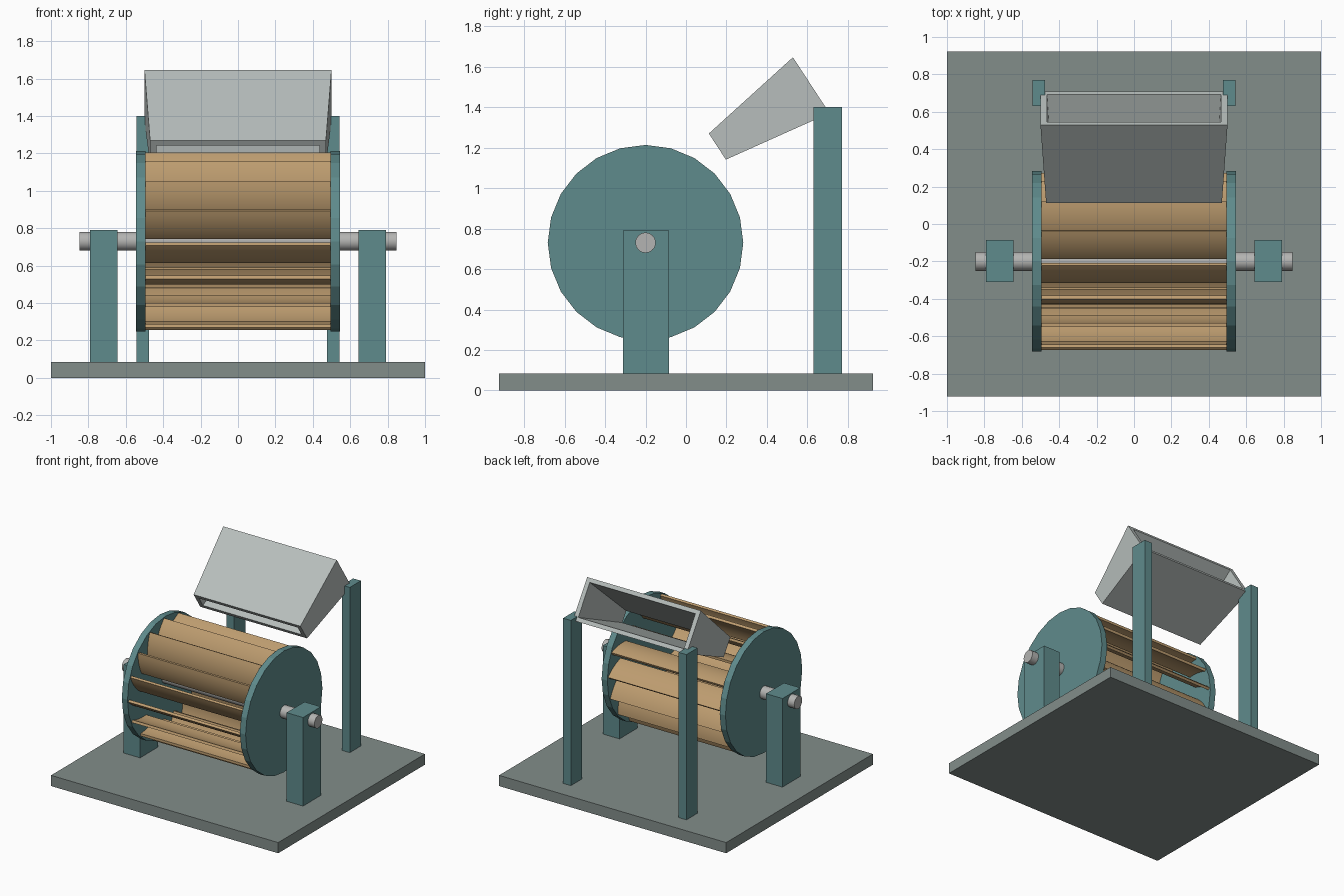
import bpy, bmesh, math
from mathutils import Vector

if "Cube" in bpy.data.objects:
    bpy.data.objects.remove(bpy.data.objects["Cube"])


def material(name, rgb):
    lin = [((c / 255 + 0.055) / 1.055) ** 2.4 for c in rgb]
    m = bpy.data.materials.new(name)
    m.diffuse_color = (*lin, 1)
    m.use_nodes = True
    m.node_tree.nodes["Principled BSDF"].inputs["Base Color"].default_value = m.diffuse_color
    return m


BASE = material("base grey", (130, 141, 138))
TEAL = material("teal paint", (95, 139, 140))
WOOD = material("tan blade", (190, 157, 112))
SHEET = material("nozzle sheet grey", (184, 191, 189))
STEEL = material("shaft steel", (180, 180, 178))


def finish(name, bm, mat, smooth=False):
    bmesh.ops.recalc_face_normals(bm, faces=bm.faces)
    me = bpy.data.meshes.new(name)
    bm.to_mesh(me)
    bm.free()
    me.materials.append(mat)
    ob = bpy.data.objects.new(name, me)
    bpy.context.collection.objects.link(ob)
    if smooth:
        bpy.ops.object.select_all(action='DESELECT')
        ob.select_set(True)
        bpy.context.view_layer.objects.active = ob
        bpy.ops.object.shade_smooth_by_angle(angle=math.radians(30))
    return ob


def box(name, x, y, z, mat):
    bm = bmesh.new()
    bmesh.ops.create_cube(bm, size=1)
    for v in bm.verts:
        v.co = [lo + (hi - lo) * (c + 0.5) for c, (lo, hi) in zip(v.co, (x, y, z))]
    return finish(name, bm, mat)


def extrude_x(bm, profile, x0, x1):
    """Prism along x from a closed list of (y, z) points."""
    a = [bm.verts.new((x0, y, z)) for y, z in profile]
    b = [bm.verts.new((x1, y, z)) for y, z in profile]
    n = len(profile)
    for i in range(n):
        j = (i + 1) % n
        bm.faces.new((a[i], a[j], b[j], b[i]))
    bm.faces.new(a)
    bm.faces.new(b)


CY, CZ = -0.2, 0.73      # wheel axis


def circle(r, n):
    return [(CY + r * math.cos(2 * math.pi * i / n), CZ + r * math.sin(2 * math.pi * i / n))
            for i in range(n)]


# Base plate
box("base_plate", (-1, 1), (-0.923, 0.923), (0, 0.085), BASE)

# Bearing posts, nozzle posts and wheel discs on both sides
for side, s in (("left", -1), ("right", 1)):
    def span(a, b):
        return sorted((s * a, s * b))
    box(side + "_bearing_post", span(0.645, 0.79), (-0.31, -0.085), (0.085, 0.79), TEAL)
    box(side + "_nozzle_post", span(0.475, 0.543), (0.63, 0.77), (0.085, 1.4), TEAL)
    bm = bmesh.new()
    extrude_x(bm, circle(0.483, 24), *span(0.495, 0.545))
    finish(side + "_wheel_disc", bm, TEAL)

# Shaft
bm = bmesh.new()
extrude_x(bm, circle(0.05, 32), -0.848, 0.848)
finish("shaft", bm, STEEL, True)

# Curved runner blades: arc from the rim inwards, bending towards radial
BLADES, SEGS, R_TIP, R_ROOT = 16, 8, 0.467, 0.33
SWEEP, HALF_TURN, THICK = math.radians(17), math.radians(15), 0.02
tip = Vector((0, R_TIP))
root = Vector((-R_ROOT * math.sin(SWEEP), R_ROOT * math.cos(SWEEP)))
chord = root - tip
lean = math.atan2(-chord.x, -chord.y)
radius = chord.length / (2 * math.sin(HALF_TURN))
mid_dir = Vector((-math.cos(lean), math.sin(lean)))      # bulge side
centre = (tip + root) / 2 - mid_dir * radius * math.cos(HALF_TURN)
start = math.atan2(tip.y - centre.y, tip.x - centre.x)
section = []
for off, steps in ((THICK / 2, range(SEGS + 1)), (-THICK / 2, range(SEGS, -1, -1))):
    for i in steps:
        a = start + 2 * HALF_TURN * i / SEGS
        section.append(centre + Vector((math.cos(a), math.sin(a))) * (radius + off))
bm = bmesh.new()
for k in range(BLADES):
    t = 2 * math.pi * k / BLADES + math.radians(1.8)
    c, s = math.cos(t), math.sin(t)
    extrude_x(bm, [(CY + p.x * c - p.y * s, CZ + p.x * s + p.y * c) for p in section],
              -0.495, 0.495)
finish("runner_blades", bm, WOOD, True)

# Hollow tapered nozzle: outer and inner loops at inlet and outlet
up = Vector((0, -0.547, 0.837))
inlet, outlet = Vector((0, 0.6185, 1.508)), Vector((0, 0.155, 1.205))
bm = bmesh.new()
loops = []
for c, w, h in ((inlet, 0.5, 0.165), (outlet, 0.47, 0.077),
                (outlet, 0.435, 0.045), (inlet, 0.465, 0.133)):
    loops.append([bm.verts.new(c + Vector((sx * w, 0, 0)) + up * sz * h)
                  for sx, sz in ((-1, -1), (1, -1), (1, 1), (-1, 1))])
for i in range(4):
    a, b = loops[i], loops[(i + 1) % 4]
    for j in range(4):
        k = (j + 1) % 4
        bm.faces.new((a[j], a[k], b[k], b[j]))
finish("nozzle", bm, SHEET)
